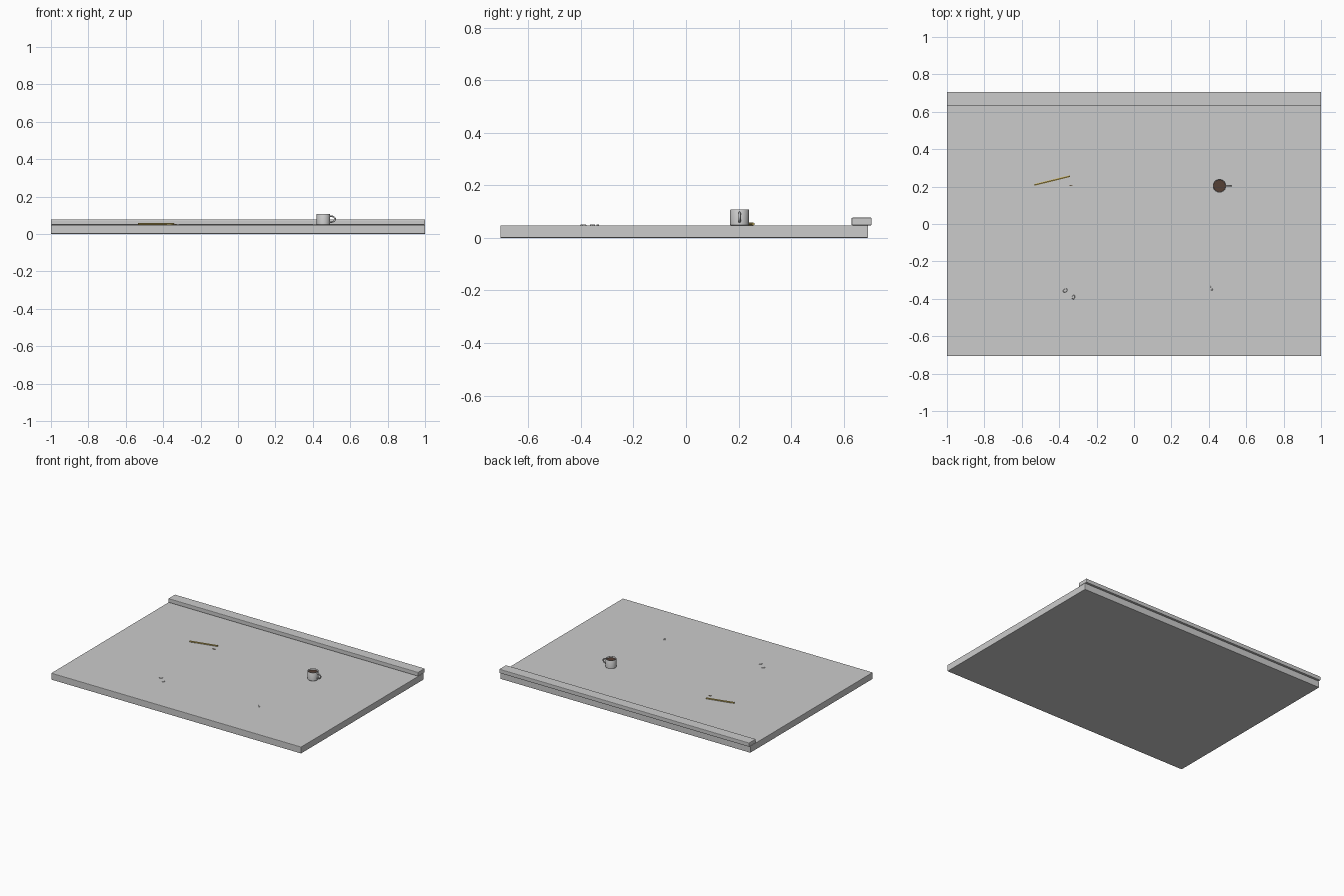
import bpy, bmesh, math
from mathutils import Vector

if "Cube" in bpy.data.objects:
    bpy.data.objects.remove(bpy.data.objects["Cube"])

TOP = 0.048


def material(name, rgb):
    m = bpy.data.materials.new(name)
    m.diffuse_color = (*rgb, 1)
    m.use_nodes = True
    m.node_tree.nodes["Principled BSDF"].inputs["Base Color"].default_value = m.diffuse_color
    return m


def finish(bm, name, mat=None, smooth=False):
    bmesh.ops.recalc_face_normals(bm, faces=bm.faces)
    me = bpy.data.meshes.new(name)
    bm.to_mesh(me)
    bm.free()
    ob = bpy.data.objects.new(name, me)
    bpy.context.collection.objects.link(ob)
    if mat:
        me.materials.append(mat)
    if smooth:
        bpy.ops.object.select_all(action='DESELECT')
        ob.select_set(True)
        bpy.context.view_layer.objects.active = ob
        bpy.ops.object.shade_smooth_by_angle(angle=math.radians(35))
    return ob


def box(name, lo, hi, bevel):
    lo, hi = Vector(lo), Vector(hi)
    bm = bmesh.new()
    bmesh.ops.create_cube(bm, size=1)
    for v in bm.verts:
        v.co = (lo + hi) / 2 + v.co * (hi - lo)
    bmesh.ops.bevel(bm, geom=bm.edges[:], offset=bevel, segments=2,
                    profile=0.5, affect='EDGES')
    return finish(bm, name)


def lathe(name, profile, centre, steps=32, mat=None):
    bm = bmesh.new()
    vs = [bm.verts.new((r, 0, z)) for r, z in profile]
    es = [bm.edges.new(p) for p in zip(vs, vs[1:])]
    bmesh.ops.spin(bm, geom=vs + es, axis=(0, 0, 1), cent=(0, 0, 0),
                   angle=2 * math.pi, steps=steps)
    bmesh.ops.remove_doubles(bm, verts=bm.verts, dist=1e-5)
    bmesh.ops.translate(bm, verts=bm.verts, vec=centre)
    return finish(bm, name, mat, True)


def rod(name, a, b, r1, r2, mat, sides=6):
    # tapered hexagonal rod running from a to b
    a, b = Vector(a), Vector(b)
    bm = bmesh.new()
    bmesh.ops.create_cone(bm, cap_ends=True, segments=sides, radius1=r1,
                          radius2=r2, depth=(b - a).length)
    ob = finish(bm, name, mat)
    ob.location = (a + b) / 2
    ob.rotation_euler = (b - a).to_track_quat('Z', 'Y').to_euler()
    return ob


def flake(name, x, y, r, h, turn, mat=None):
    # flat irregular fragment lying on the top
    bm = bmesh.new()
    bmesh.ops.create_cone(bm, cap_ends=True, segments=6, radius1=r,
                          radius2=r * 0.8, depth=h)
    ob = finish(bm, name, mat)
    ob.location = (x, y, TOP + h / 2)
    ob.rotation_euler.z = turn
    ob.scale.y = 0.7
    return ob


# slab and back rail
box("desk_top", (-1, -0.707, 0), (1, 0.693, TOP), 0.003)
box("back_rail", (-1, 0.63, TOP), (1, 0.707, 0.077), 0.004)

# mug
coffee = material("coffee", (0.09, 0.05, 0.035))
mug = Vector((0.457, 0.204, TOP))
lathe("mug_body", [(0, 0), (0.034, 0), (0.036, 0.002), (0.036, 0.058), (0.035, 0.0595),
                   (0.033, 0.0595), (0.032, 0.058), (0.032, 0.004), (0, 0.004)], mug)
lathe("coffee_surface", [(0, 0.05), (0.032, 0.05)], mug, mat=coffee)

# mug handle
bm = bmesh.new()
bmesh.ops.create_circle(bm, segments=10, radius=0.0045)
for v in bm.verts:
    v.co = Vector((v.co.x, 0, v.co.y)) + Vector((0.019, 0, 0))
bmesh.ops.spin(bm, geom=bm.verts[:] + bm.edges[:], axis=(0, 1, 0),
               cent=(0, 0, 0), angle=0, steps=1)
bm.free()
curve = bpy.data.curves.new("mug_handle", 'CURVE')
curve.dimensions = '3D'
curve.bevel_depth = 0.0045
curve.bevel_resolution = 3
sp = curve.splines.new('POLY')
N = 17
sp.points.add(N - 1)
for i in range(N):
    t = -math.pi / 2 + math.pi * i / (N - 1)
    sp.points[i].co = (mug.x + 0.034 + 0.0285 * math.cos(t), mug.y,
                       TOP + 0.031 + 0.0165 * math.sin(t), 1)
bpy.context.collection.objects.link(bpy.data.objects.new("mug_handle", curve))

# pencil
yellow = material("pencil_yellow", (0.62, 0.47, 0.13))
wood = material("wood", (0.6, 0.45, 0.28))
start, end = Vector((-0.533, 0.209, TOP + 0.005)), Vector((-0.342, 0.256, TOP + 0.005))
axis = (end - start).normalized()
rod("pencil_body", start, end, 0.0055, 0.0055, yellow)

# broken pencil tip and loose fragments
tip = Vector((-0.345, 0.206, TOP + 0.003))
rod("broken_tip", tip, tip + Vector((0.02, 0.002, 0)), 0.004, 0.0015, wood)
white = material("chip_white", (0.85, 0.85, 0.83))
flake("chip_left", -0.368, -0.356, 0.014, 0.003, 0.5, white)
flake("chip_right", -0.324, -0.391, 0.013, 0.003, 1.3, white)
flake("crumb_left", 0.406, -0.336, 0.007, 0.003, 0.2)
flake("crumb_right", 0.417, -0.351, 0.006, 0.003, 0.9)
